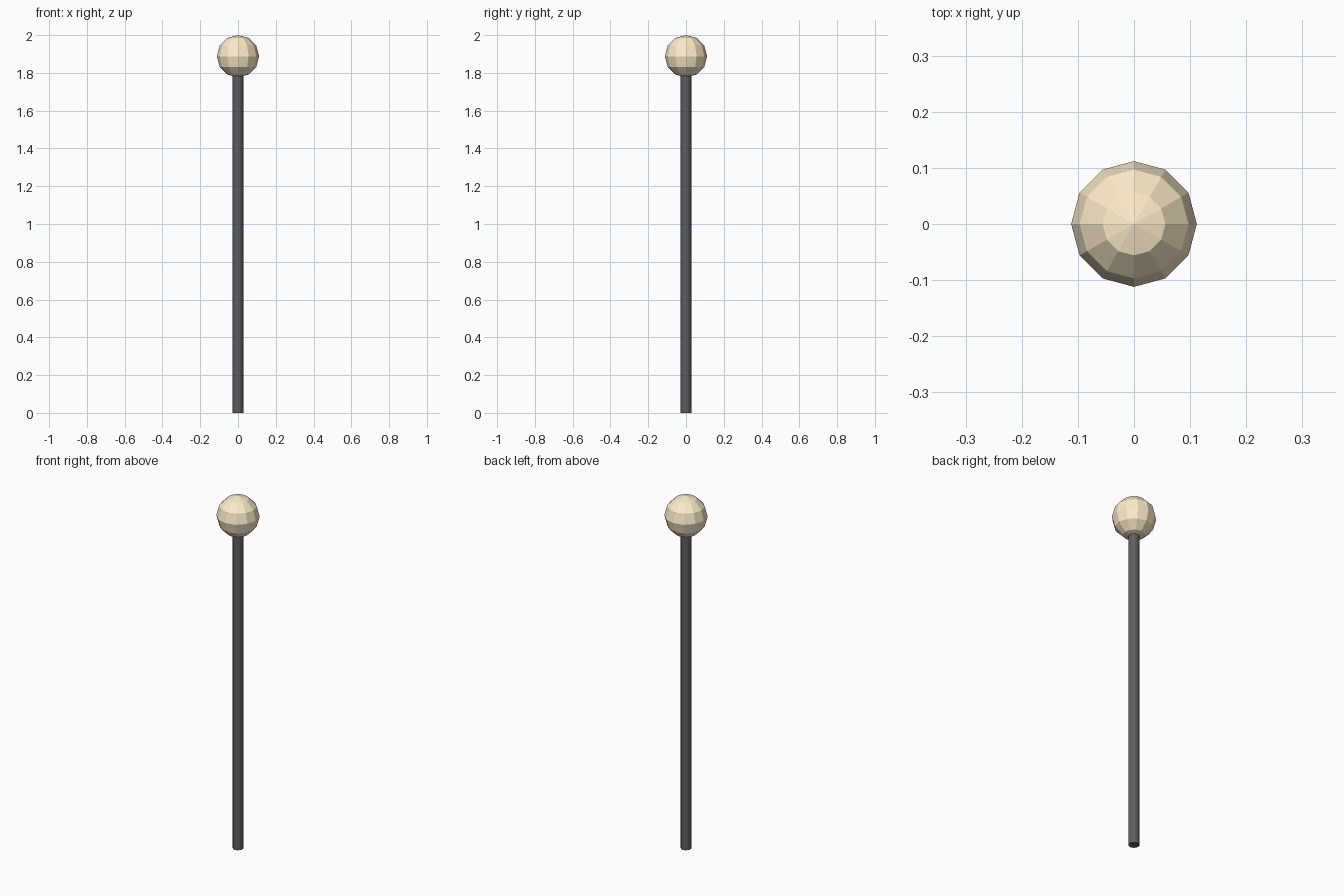
import bpy

if "Cube" in bpy.data.objects:
    bpy.data.objects.remove(bpy.data.objects["Cube"])

SPHERE_R = 0.112
SPHERE_Z = 2.0 - SPHERE_R
POLE_R = 0.028


def colour(obj, name, rgb):
    mat = bpy.data.materials.new(name)
    mat.diffuse_color = (*rgb, 1)
    mat.use_nodes = True
    mat.node_tree.nodes["Principled BSDF"].inputs["Base Color"].default_value = mat.diffuse_color
    obj.data.materials.append(mat)


# Slim dark pole, running up into the globe
pole_top = SPHERE_Z - SPHERE_R * 0.9
bpy.ops.mesh.primitive_cylinder_add(vertices=12, radius=POLE_R, depth=pole_top,
                                    location=(0, 0, pole_top / 2))
pole = bpy.context.object
pole.name = "pole"
colour(pole, "dark_metal", (0.115, 0.115, 0.12))

# Faceted cream globe on top
bpy.ops.mesh.primitive_uv_sphere_add(segments=12, ring_count=6, radius=SPHERE_R,
                                     location=(0, 0, SPHERE_Z))
globe = bpy.context.object
globe.name = "globe"
colour(globe, "cream_glass", (0.98, 0.84, 0.59))
